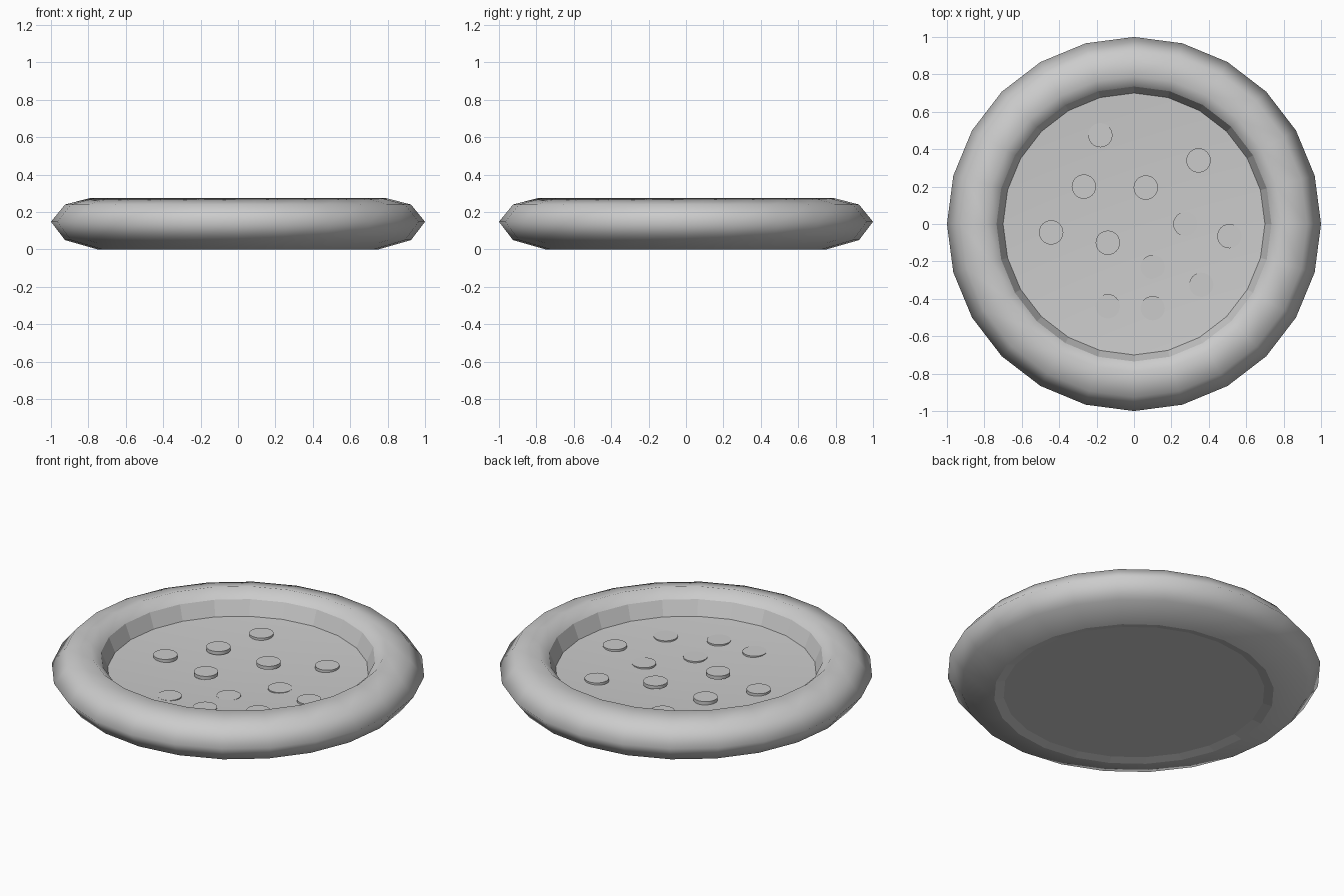
import bpy, bmesh, math

if "Cube" in bpy.data.objects:
    bpy.data.objects.remove(bpy.data.objects["Cube"])

SIDES = 24


def add_object(name, bm):
    bmesh.ops.recalc_face_normals(bm, faces=bm.faces)
    mesh = bpy.data.meshes.new(name)
    bm.to_mesh(mesh)
    bm.free()
    ob = bpy.data.objects.new(name, mesh)
    bpy.context.collection.objects.link(ob)
    return ob


def lathe(name, profile, flat_bands):
    """Revolve (radius, z) points smoothly, keeping the listed bands faceted."""
    bm = bmesh.new()
    rings = []
    for r, z in profile:
        n = SIDES if r else 1
        rings.append([bm.verts.new((r * math.cos(2 * math.pi * i / SIDES),
                                    r * math.sin(2 * math.pi * i / SIDES), z))
                      for i in range(n)])
    for band, (a, b) in enumerate(zip(rings, rings[1:])):
        for i in range(SIDES):
            j = (i + 1) % SIDES
            quad = [a[i % len(a)], a[j % len(a)], b[j % len(b)], b[i % len(b)]]
            face = bm.faces.new(list(dict.fromkeys(quad)))
            face.smooth = band not in flat_bands
    return add_object(name, bm)


# Dished base and rounded crust in one closed profile
lathe("pizza_base", [
    (0, 0.012), (0.70, 0.012), (0.75, 0), (0.925, 0.05), (1.0, 0.148),
    (0.925, 0.24), (0.79, 0.275), (0.735, 0.225), (0.70, 0.14), (0, 0.093)],
    flat_bands=(1, 7))

# Thin round toppings: x, y, height of the top face
toppings = [
    (-.18, .475, .137), (.345, .34, .139), (-.268, .20, .139),
    (.063, .195, .142), (-.443, -.045, .139), (-.14, -.10, .141),
    (.275, 0, .118), (.51, -.065, .137), (.10, -.23, .114),
    (.36, -.325, .130), (-.14, -.44, .129), (.10, -.45, .129)]
for k, (x, y, top) in enumerate(toppings):
    bm = bmesh.new()
    bmesh.ops.create_cone(bm, cap_ends=True, segments=24,
                          radius1=0.065, radius2=0.065, depth=0.02)
    ob = add_object(f"topping_{k + 1}", bm)
    ob.location = (x, y, top - 0.01)
    bpy.ops.object.select_all(action='DESELECT')
    ob.select_set(True)
    bpy.context.view_layer.objects.active = ob
    bpy.ops.object.shade_smooth_by_angle(angle=math.radians(30))
